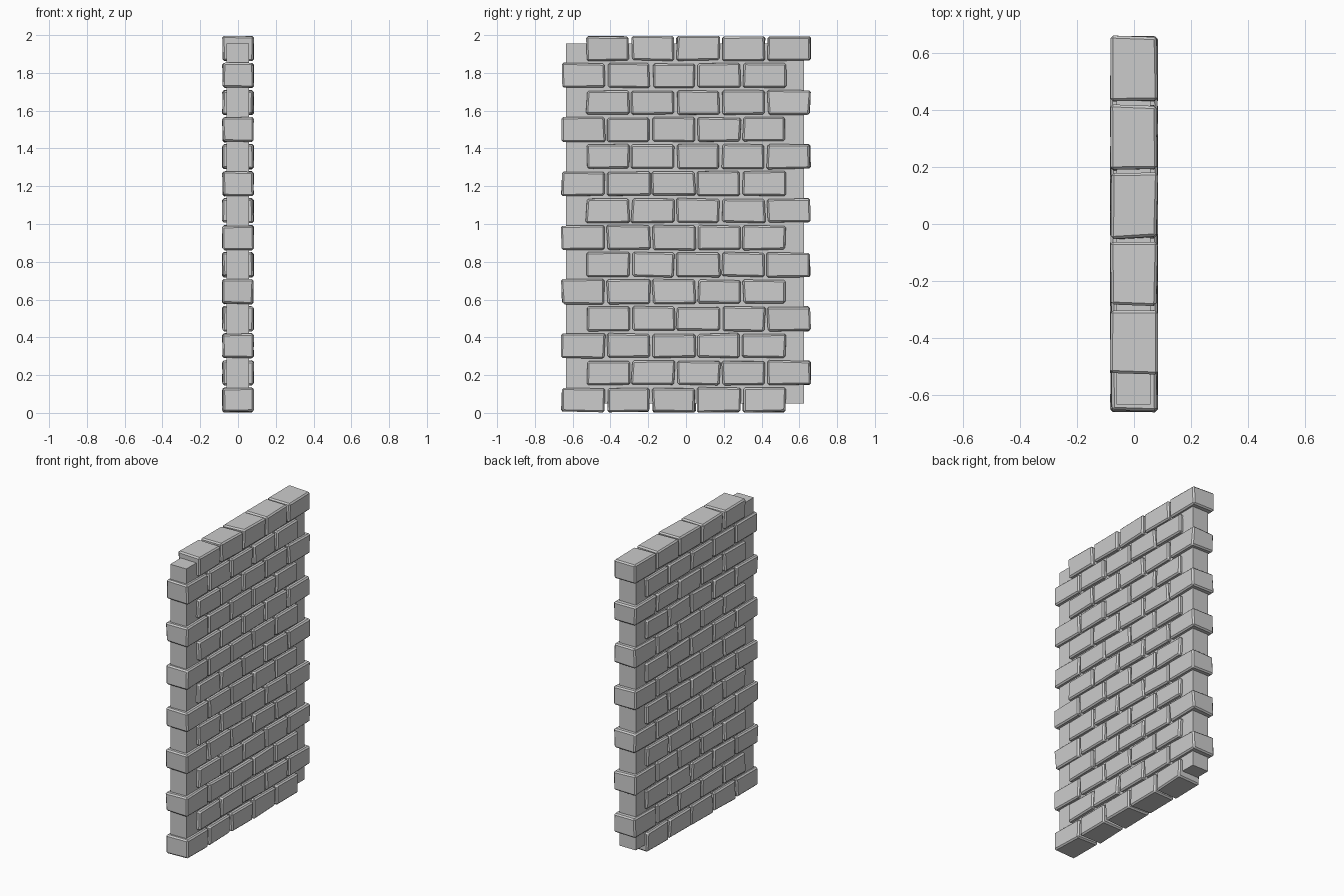
import bpy, bmesh, random
from mathutils import Vector

if "Cube" in bpy.data.objects:
    bpy.data.objects.remove(bpy.data.objects["Cube"])

random.seed(4)

stone = bpy.data.materials.new("grey stone")
stone.diffuse_color = (0.6, 0.6, 0.6, 1)
stone.use_nodes = True
stone.node_tree.nodes["Principled BSDF"].inputs["Base Color"].default_value = stone.diffuse_color

ROWS, COLS = 14, 5
ROW_PITCH, COL_PITCH = 0.1431, 0.2395
BRICK = Vector((0.162, 0.226, 0.128))


def add_object(name, bm):
    mesh = bpy.data.meshes.new(name)
    bm.to_mesh(mesh)
    bm.free()
    mesh.materials.append(stone)
    obj = bpy.data.objects.new(name, mesh)
    bpy.context.collection.objects.link(obj)
    return obj


def box(bm, centre, size, jitter=(0, 0, 0)):
    """Box whose corners are nudged at random for a hand-cut look."""
    for v in bmesh.ops.create_cube(bm, size=1)["verts"]:
        for i in range(3):
            v.co[i] = v.co[i] * size[i] + centre[i] + random.uniform(-jitter[i], jitter[i])
        v.co.z = min(max(v.co.z, 0.0), 2.0)


# Mortar core behind the bricks
bm = bmesh.new()
box(bm, (-0.002, -0.005, 1.002), (0.12, 1.26, 1.905))
add_object("mortar_core", bm)

# Staggered courses of bricks
for row in range(ROWS):
    bm = bmesh.new()
    shift = -0.065 if row % 2 == 0 else 0.065
    for col in range(COLS):
        y = (col - (COLS - 1) / 2) * COL_PITCH + shift
        box(bm, (0, y, 0.069 + row * ROW_PITCH), BRICK, (0.004, 0.006, 0.004))
    # Chipped, chamfered edges
    bmesh.ops.bevel(bm, geom=bm.edges[:], offset=0.009, segments=1,
                    profile=0.5, affect='EDGES')
    add_object(f"brick_course_{row + 1}", bm)
